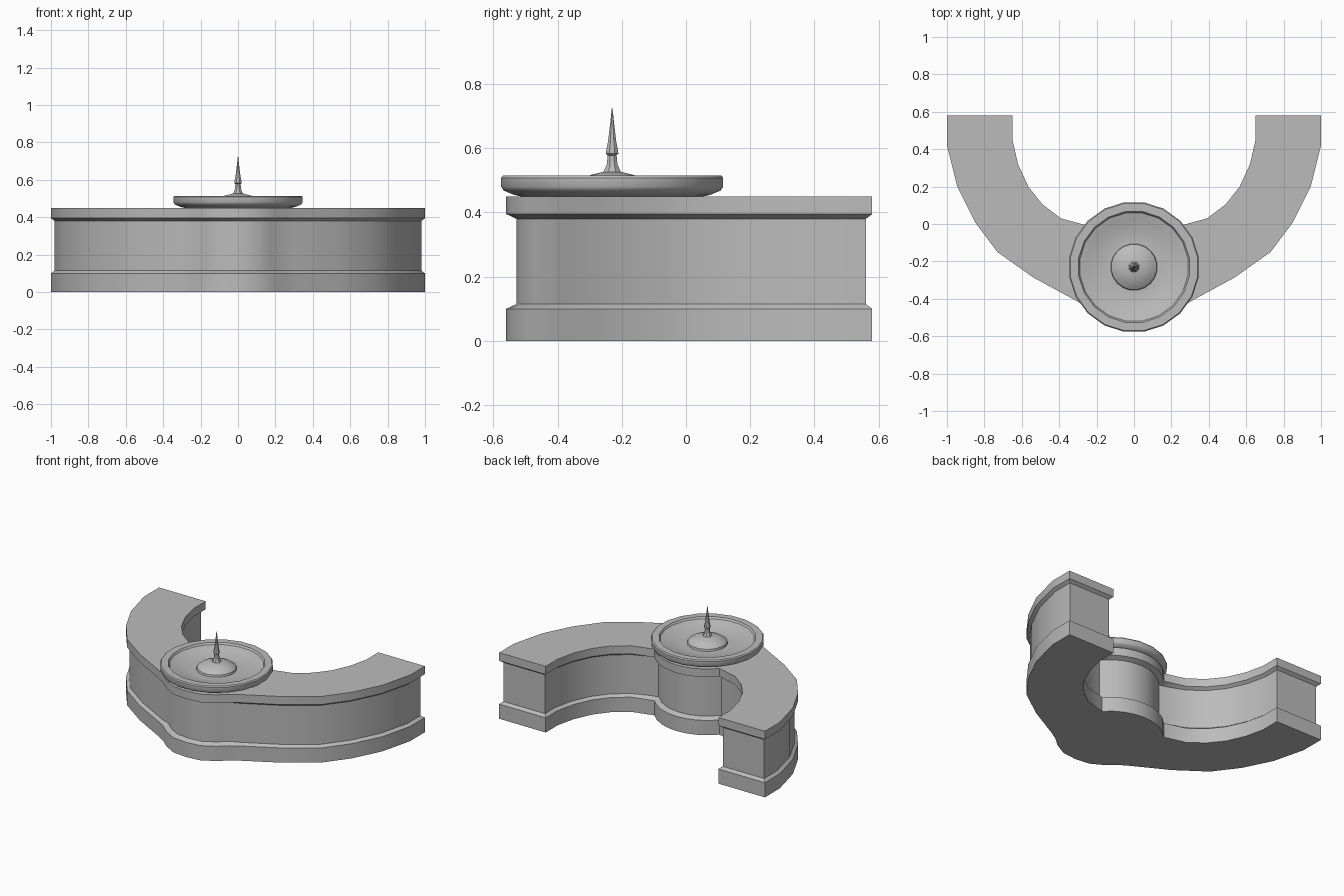
import bpy, bmesh, math
from mathutils import Vector

cube = bpy.data.objects.get("Cube")
if cube:
    bpy.data.objects.remove(cube, do_unlink=True)

GREY = 0.5
stone = bpy.data.materials.new("grey stone")
stone.use_nodes = True
stone.diffuse_color = (GREY, GREY, GREY, 1)
stone.node_tree.nodes["Principled BSDF"].inputs["Base Color"].default_value = (GREY, GREY, GREY, 1)

CENTRE_Y = -0.23      # axis of the pedestal, basin and finial
PEDESTAL_R = 0.33


def finish(name, bm, angle):
    bmesh.ops.remove_doubles(bm, verts=bm.verts, dist=0.0001)
    bmesh.ops.recalc_face_normals(bm, faces=bm.faces)
    mesh = bpy.data.meshes.new(name)
    bm.to_mesh(mesh)
    bm.free()
    mesh.materials.append(stone)
    obj = bpy.data.objects.new(name, mesh)
    bpy.context.collection.objects.link(obj)
    bpy.ops.object.select_all(action='DESELECT')
    obj.select_set(True)
    bpy.context.view_layer.objects.active = obj
    bpy.ops.object.shade_smooth_by_angle(angle=math.radians(angle))
    return obj


def loft(bm, rings):
    """Join equal-length closed rings and cap both ends."""
    loops = [[bm.verts.new(p) for p in ring] for ring in rings]
    n = len(loops[0])
    for a, b in zip(loops, loops[1:]):
        for i in range(n):
            j = (i + 1) % n
            bm.faces.new((a[i], a[j], b[j], b[i]))
    bm.faces.new(loops[0][::-1])
    bm.faces.new(loops[-1])


def inset(points, amount):
    """Move a counter-clockwise outline inwards with mitred corners."""
    result = []
    for i, p in enumerate(points):
        d1 = (p - points[i - 1]).normalized()
        d2 = (points[(i + 1) % len(points)] - p).normalized()
        n1, n2 = Vector((-d1.y, d1.x)), Vector((-d2.y, d2.x))
        depth = amount * (1.6 if abs(p.x) < 0.3 else 1)
        result.append(p + (n1 + n2) * depth / (1 + n1.dot(n2)))
    return result


def lathe(name, profile, sides, angle):
    bm = bmesh.new()
    rings = []
    for r, z in profile:
        ring = []
        for i in range(sides):
            a = math.tau * (i + 0.5) / sides
            ring.append((r * math.cos(a), CENTRE_Y + r * math.sin(a), z))
        rings.append(ring)
    loft(bm, rings)
    return finish(name, bm, angle)


# Curved wall plan: front bulge, outer sweep, square end, inner sweep, rear pedestal arc
half = [(0, -0.56), (0.1, -0.55), (0.19, -0.5), (0.25, -0.447), (0.31, -0.41),
        (0.54, -0.285), (0.73, -0.15), (0.85, 0.01), (0.945, 0.2), (1, 0.42),
        (1, 0.58), (0.65, 0.58), (0.65, 0.45), (0.62, 0.32), (0.565, 0.2),
        (0.49, 0.105), (0.39, 0.03), (0.28, 0)]
for step in range(5):
    a = math.radians(42 + step * 12)
    half.append((PEDESTAL_R * math.cos(a), CENTRE_Y + PEDESTAL_R * math.sin(a)))
half[-1] = (0, CENTRE_Y + PEDESTAL_R)
plan = [Vector(p) for p in half] + [Vector((-x, y)) for x, y in half[-2:0:-1]]

# Wall with plinth and cornice: height and inset of each level
levels = [(0, 0), (0.1, 0), (0.115, 0.02), (0.38, 0.02), (0.395, 0), (0.45, 0)]
wall = bmesh.new()
loft(wall, [[(p.x, p.y, z) for p in inset(plan, d)] for z, d in levels])
finish("curved_wall", wall, 28)

# Round basin with raised rim and low dome
lathe("basin", [(0.28, 0.448), (0.31, 0.455), (0.342, 0.468), (0.35, 0.48), (0.35, 0.508),
                (0.344, 0.515), (0.3, 0.515), (0.292, 0.503), (0.25, 0.492),
                (0.185, 0.472), (0.125, 0.474), (0.122, 0.487), (0.1, 0.503),
                (0.07, 0.516), (0.03, 0.526)], 20, 35)

# Pointed finial
lathe("finial", [(0.035, 0.515), (0.026, 0.533), (0.018, 0.55), (0.015, 0.578),
                 (0.021, 0.583), (0.02, 0.593), (0.014, 0.62), (0.007, 0.675),
                 (0.001, 0.726)], 8, 40)
